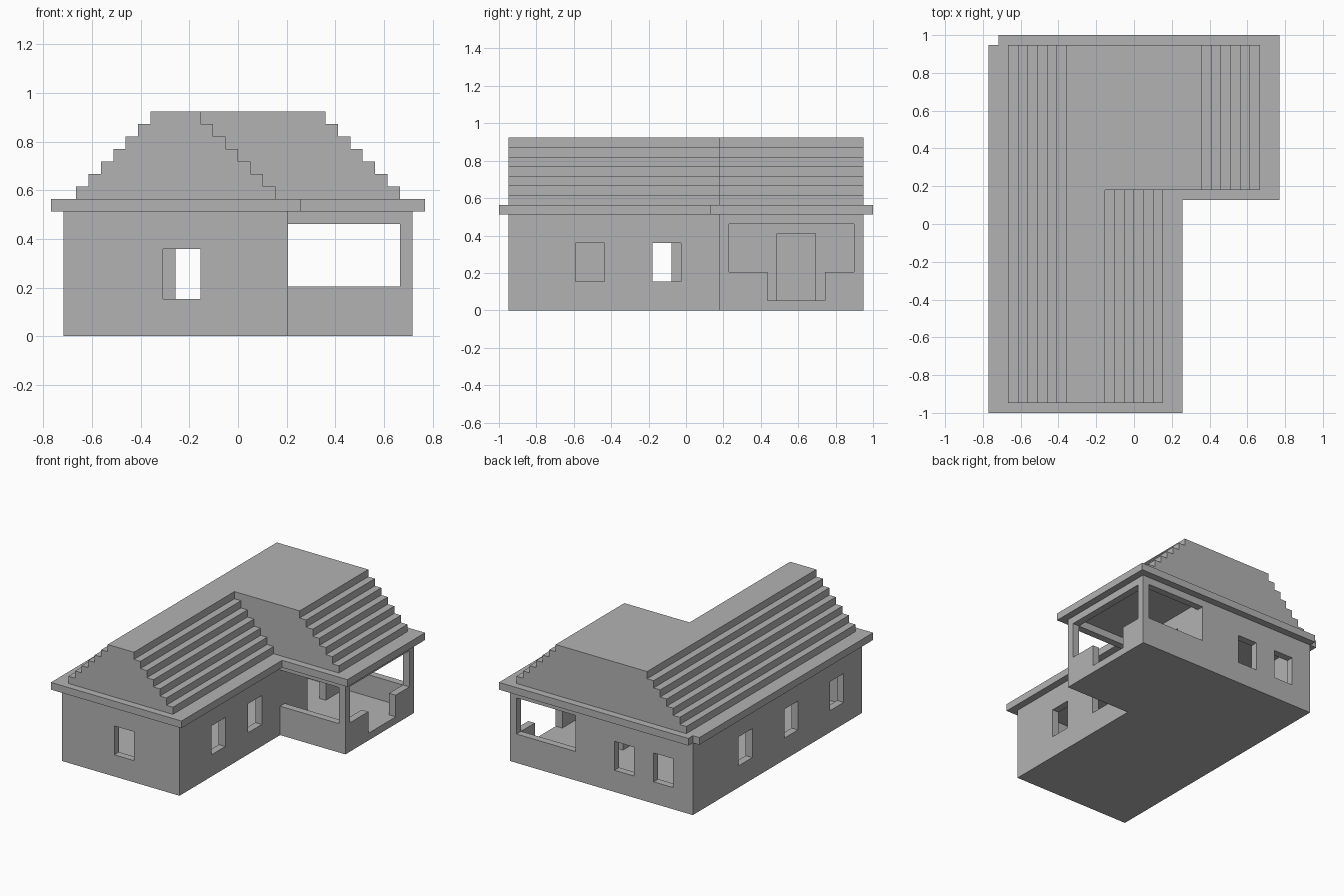
import bpy
import bmesh
from mathutils import Vector

if "Cube" in bpy.data.objects:
    bpy.data.objects.remove(bpy.data.objects["Cube"], do_unlink=True)

U = 2 / 39  # one building block

grey = bpy.data.materials.new("plain grey")
grey.use_nodes = True
grey.diffuse_color = (0.45, 0.45, 0.45, 1)
grey.node_tree.nodes["Principled BSDF"].inputs["Base Color"].default_value = (0.45, 0.45, 0.45, 1)


def prism(name, outline, direction):
    """Extrude a flat outline (in blocks) along a direction."""
    bm = bmesh.new()
    face = bm.faces.new([bm.verts.new(Vector(p) * U) for p in outline])
    top = bmesh.ops.extrude_face_region(bm, geom=[face])["geom"]
    moved = [v for v in top if isinstance(v, bmesh.types.BMVert)]
    bmesh.ops.translate(bm, verts=moved, vec=Vector(direction) * U)
    bmesh.ops.recalc_face_normals(bm, faces=bm.faces)
    mesh = bpy.data.meshes.new(name)
    bm.to_mesh(mesh)
    bm.free()
    mesh.materials.append(grey)
    obj = bpy.data.objects.new(name, mesh)
    bpy.context.collection.objects.link(obj)
    return obj


def slab(name, points, z0, z1):
    return prism(name, [(x, y, z0) for x, y in points], (0, 0, z1 - z0))


def box(name, x, y, z):
    return slab(name, [(x[0], y[0]), (x[1], y[0]), (x[1], y[1]), (x[0], y[1])], *z)


def combine(target, other, operation):
    """Apply a boolean and remove the helper."""
    mod = target.modifiers.new("combine", "BOOLEAN")
    mod.operation, mod.solver, mod.object = operation, "EXACT", other
    bpy.context.view_layer.objects.active = target
    bpy.ops.object.modifier_apply(modifier=mod.name)
    bpy.data.objects.remove(other, do_unlink=True)


# L-shaped walls with a floor
walls = slab("walls", [(-14, -18.5), (4, -18.5), (4, 3.5), (14, 3.5),
                       (14, 18.5), (-14, 18.5)], 0, 10)

SILL, HEAD = 3, 7
FRONT, BACK = (-19, -17), (17, 19)
LEFT, RIGHT = (-15, -12.5), (2.5, 4.5)
cuts = [
    # rooms
    ((-13, 3), (-17.5, 17.5), (1, 11)),
    ((4, 13), (4.5, 17.5), (1, 11)),
    # porch openings: front, back, side, side step, house door
    ((4, 13), (3, 5), (4, 9)),
    ((4, 13), BACK, (4, 9)),
    ((12.5, 15), (4.5, 17.5), (4, 9)),
    ((12.5, 15), (8.5, 14.5), (1, 5)),
    (RIGHT, (9.5, 13.5), (1, 8)),
]
# windows, each three blocks wide
cuts += [((x, x + 3), wall, (SILL, HEAD)) for x, wall in
         ((-6, FRONT), (-11, BACK), (-5, BACK))]
cuts += [(wall, (y, y + 3), (SILL, HEAD)) for y, wall in
         ((5.5, LEFT), (-4.5, LEFT), (-14.5, LEFT), (-11.5, RIGHT), (-3.5, RIGHT))]
for c in cuts:
    combine(walls, box("opening", *c), "DIFFERENCE")

# Overhanging eaves with one missing corner block
slab("eaves", [(-15, -19.5), (5, -19.5), (5, 2.5), (15, 2.5), (15, 19.5),
               (-14, 19.5), (-14, 18.5), (-15, 18.5)], 10, 11)


# Stepped roofs with flat ridges
def stepped_roof(name, x0, x1, y0, y1, steps=7):
    left, right = [], []
    for k in range(steps):
        for z in (11 + k, 12 + k):
            left.append((x0 + k, y0, z))
            right.append((x1 - k, y0, z))
    return prism(name, left + right[::-1], (0, y1 - y0, 0))


roof = stepped_roof("roof", -13, 13, 3.5, 18.5)
combine(roof, stepped_roof("front_roof", -13, 3, -18.5, 18.5), "UNION")
